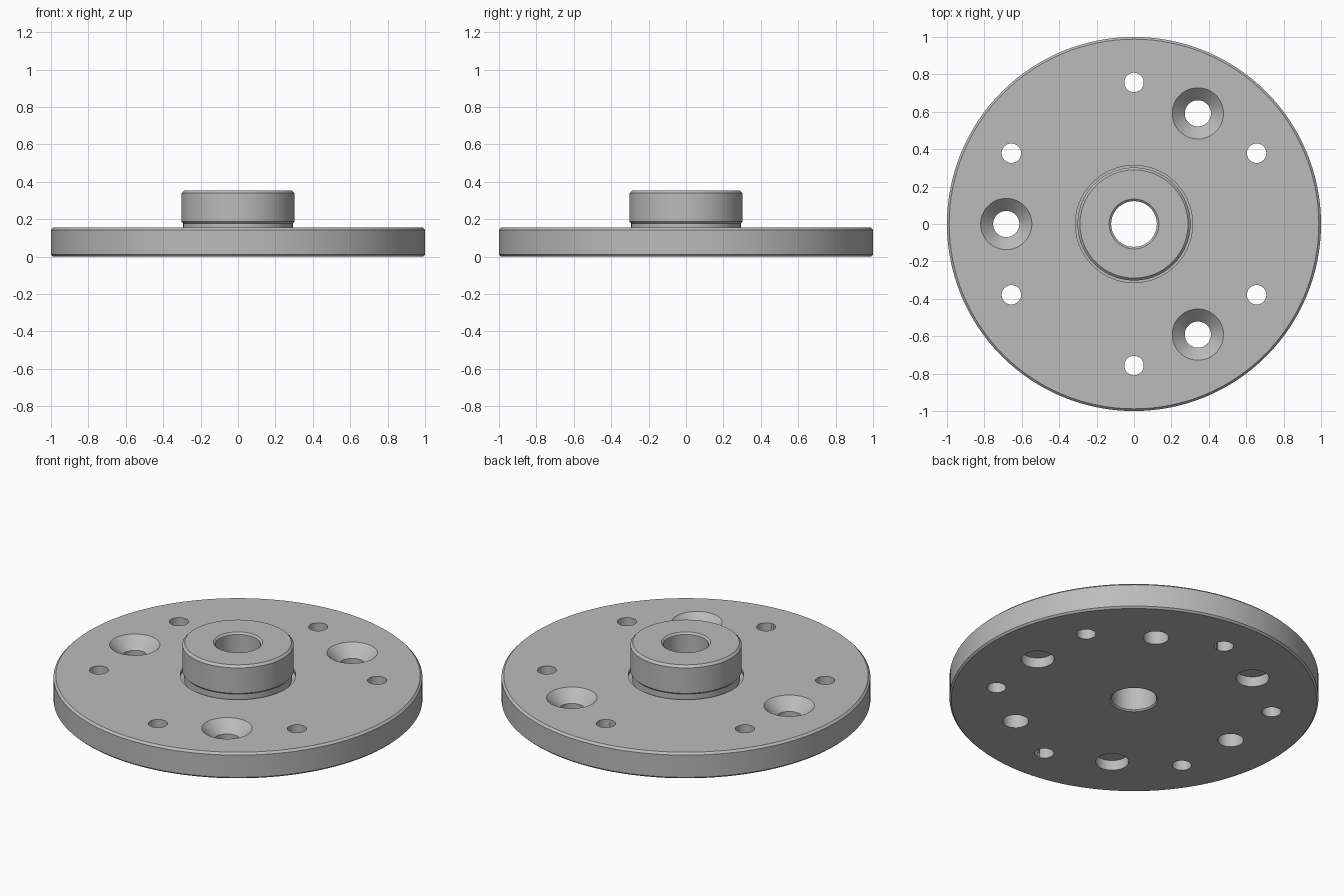
import bpy
import bmesh
from math import cos, sin, radians, tau
from mathutils import Matrix, Vector

if "Cube" in bpy.data.objects:
    bpy.data.objects.remove(bpy.data.objects["Cube"], do_unlink=True)

steel = bpy.data.materials.new("plain grey metal")
steel.use_nodes = True
GREY = (0.5, 0.5, 0.5, 1)
steel.diffuse_color = GREY
steel.node_tree.nodes["Principled BSDF"].inputs["Base Color"].default_value = GREY


def lathe(name, profile, steps, closed, places=((0, 0),)):
    """Turn an (r, z) profile around z, once at each place."""
    bm = bmesh.new()
    for x, y in places:
        rings = []
        for r, z in profile:
            if r == 0:
                rings.append([bm.verts.new((x, y, z))] * steps)
            else:
                rings.append([bm.verts.new((x + r * cos(tau * i / steps),
                                            y + r * sin(tau * i / steps), z))
                              for i in range(steps)])
        pairs = list(zip(rings, rings[1:]))
        if closed:
            pairs.append((rings[-1], rings[0]))
        for a, b in pairs:
            for i in range(steps):
                j = (i + 1) % steps
                bm.faces.new(dict.fromkeys((a[i], a[j], b[j], b[i])))
    bmesh.ops.recalc_face_normals(bm, faces=bm.faces)
    mesh = bpy.data.meshes.new(name)
    bm.to_mesh(mesh)
    bm.free()
    mesh.materials.append(steel)
    obj = bpy.data.objects.new(name, mesh)
    bpy.context.collection.objects.link(obj)
    return obj


def circle(radius, start, count):
    angles = [radians(start + 360 * k / count) for k in range(count)]
    return [(radius * cos(a), radius * sin(a)) for a in angles]


# Turned body: plate, relief groove, raised boss and centre bore
TOP, BOSS = 0.155, 0.352
flange = lathe("flange_plate", [
    (0.13, 0), (0.99, 0), (1, 0.01), (1, TOP - 0.012), (0.988, TOP),
    (0.313, TOP), (0.313, TOP - 0.02), (0.293, TOP - 0.02),
    (0.293, 0.178), (0.302, 0.187), (0.302, BOSS - 0.013), (0.289, BOSS),
    (0.133, BOSS), (0.122, BOSS - 0.01), (0.122, 0.008)], 128, True)

# Cutters: pin holes, countersunk screw holes, blind sockets underneath
cutters = [
    lathe("pin_hole_cutter", [(0, -0.1), (0.052, -0.1), (0.052, 0.3), (0, 0.3)],
          40, False, circle(0.757, 30, 6)),
    lathe("screw_hole_cutter", [(0, -0.1), (0.07, -0.1), (0.07, TOP - 0.067),
                                (0.137, TOP), (0.137, 0.3), (0, 0.3)],
          48, False, circle(0.683, 60, 3)),
    lathe("socket_cutter", [(0, -0.1), (0.09, -0.1), (0.09, 0.06), (0, 0.06)],
          48, False, circle(0.683, 0, 3)),
]

bpy.ops.object.select_all(action='DESELECT')
bpy.context.view_layer.objects.active = flange
flange.select_set(True)
for cutter in cutters:
    cutter.hide_render = True
    mod = flange.modifiers.new(cutter.name, 'BOOLEAN')
    mod.operation = 'DIFFERENCE'
    mod.solver = 'EXACT'
    mod.object = cutter
    bpy.ops.object.modifier_apply(modifier=mod.name)
for cutter in cutters:
    bpy.data.objects.remove(cutter, do_unlink=True)

# Smooth round walls with crisp machined edges
bpy.ops.object.shade_smooth_by_angle(angle=radians(25))
